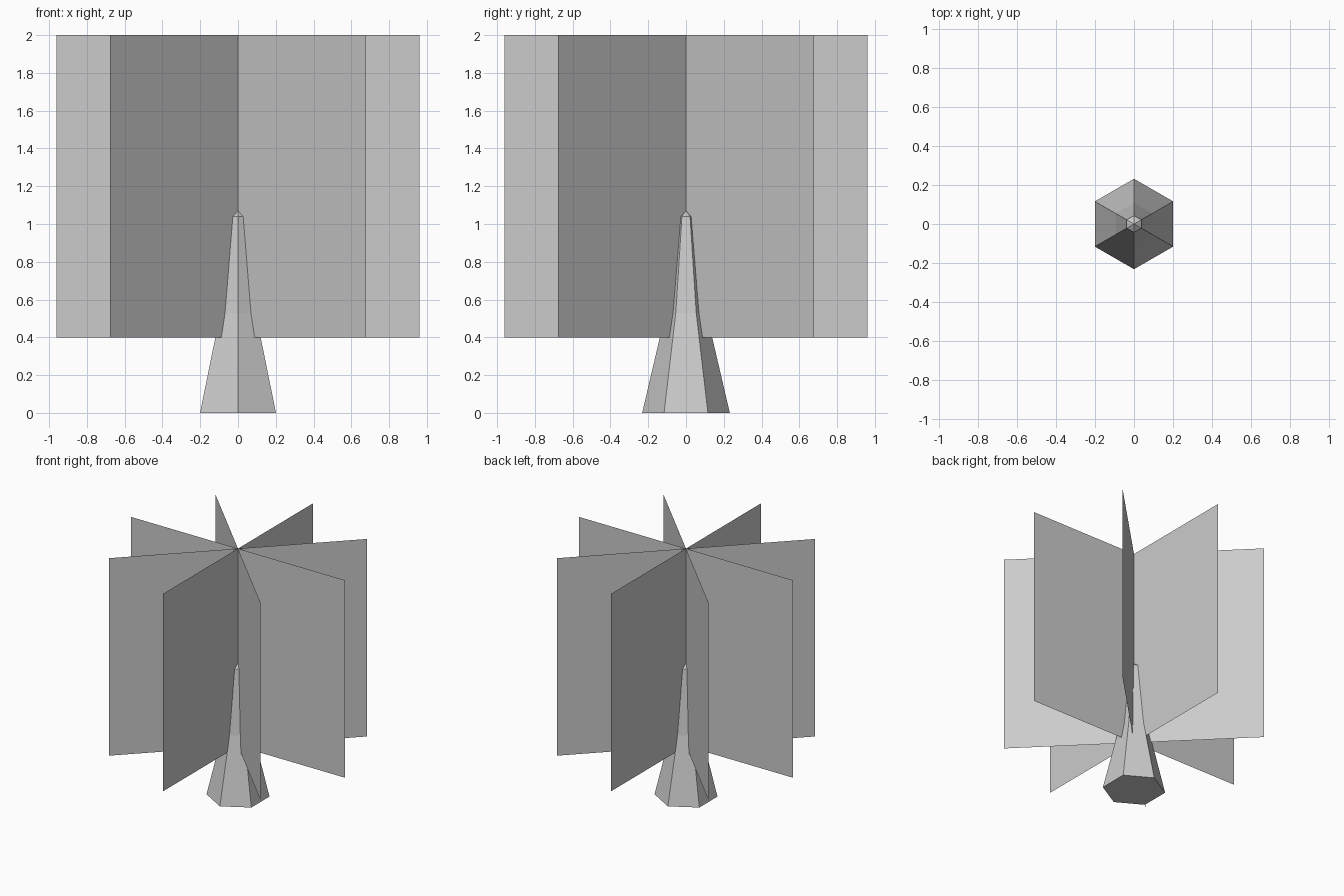
import bpy, bmesh
from math import pi, sin, cos

if "Cube" in bpy.data.objects:
    bpy.data.objects.remove(bpy.data.objects["Cube"])


def finish(name, bm):
    mesh = bpy.data.meshes.new(name)
    bm.to_mesh(mesh)
    bm.free()
    obj = bpy.data.objects.new(name, mesh)
    bpy.context.collection.objects.link(obj)
    return obj


# Six-sided tapering trunk: (height, corner radius), closed by a small point
SIDES = 6
bm = bmesh.new()
rings = []
for z, r in [(0, 0.232), (0.53, 0.108), (1.04, 0.043)]:
    rings.append([bm.verts.new((r * cos(pi / 2 + 2 * pi * i / SIDES),
                                r * sin(pi / 2 + 2 * pi * i / SIDES), z))
                  for i in range(SIDES)])
tip = bm.verts.new((0, 0, 1.07))
bm.faces.new(rings[0][::-1])
for i in range(SIDES):
    j = (i + 1) % SIDES
    for low, high in zip(rings, rings[1:]):
        bm.faces.new((low[i], low[j], high[j], high[i]))
    bm.faces.new((rings[-1][i], rings[-1][j], tip))
finish("trunk", bm)

# Four thin upright foliage cards crossing on the central axis
RADIUS, BOTTOM, TOP = 0.96, 0.4, 2.0
for k in range(4):
    bm = bmesh.new()
    corners = [(-RADIUS, 0, BOTTOM), (RADIUS, 0, BOTTOM),
               (RADIUS, 0, TOP), (-RADIUS, 0, TOP)]
    bm.faces.new([bm.verts.new(c) for c in corners])
    card = finish(f"foliage_card_{k + 1}", bm)
    card.rotation_euler.z = k * pi / 4
